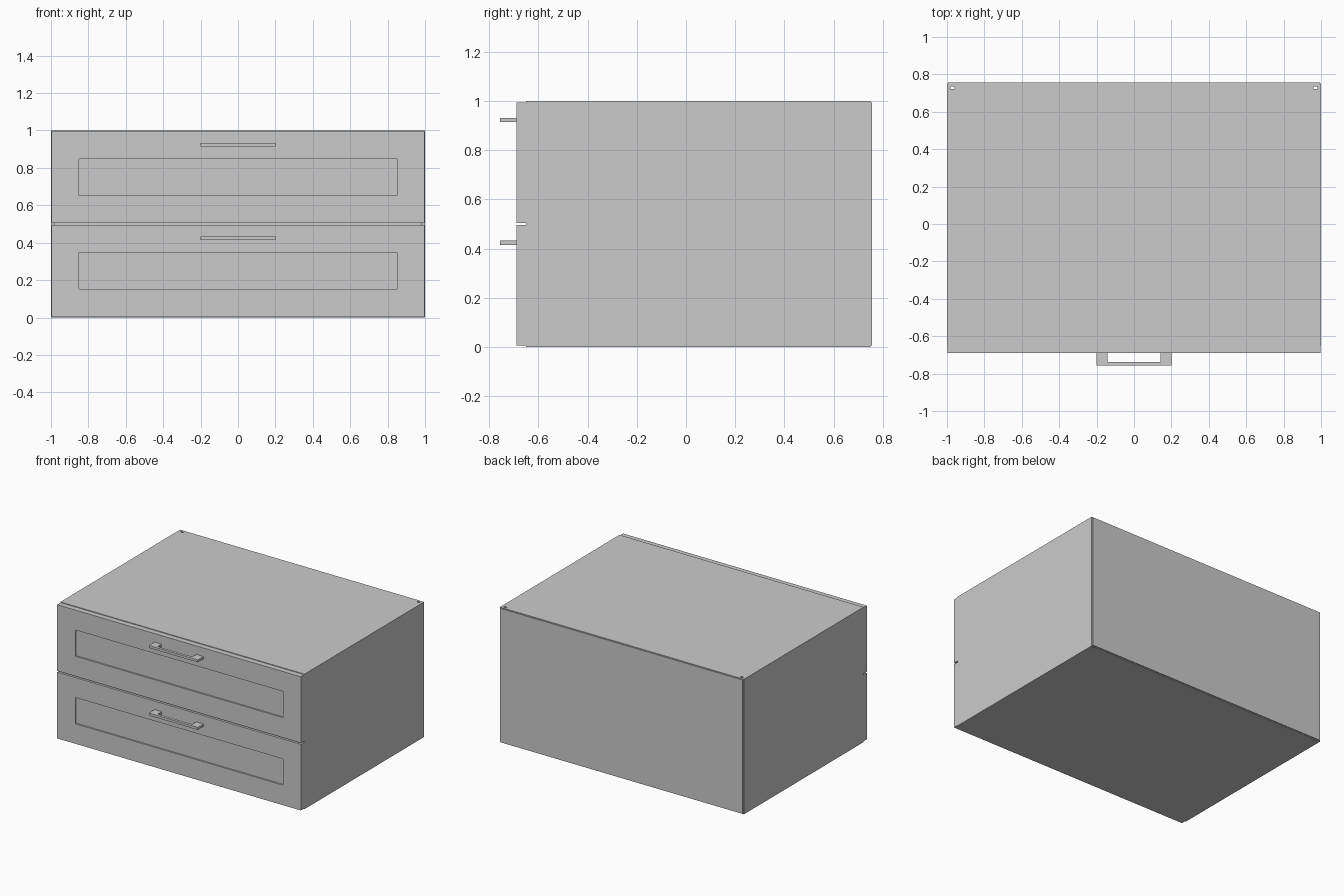
import bpy, bmesh
from mathutils import Vector

if "Cube" in bpy.data.objects:
    bpy.data.objects.remove(bpy.data.objects["Cube"])


def add_box(bm, lo, hi):
    """Add an axis-aligned box between two corners to a bmesh."""
    lo, hi = Vector(lo), Vector(hi)
    verts = bmesh.ops.create_cube(bm, size=1)["verts"]
    bmesh.ops.scale(bm, vec=hi - lo, verts=verts)
    bmesh.ops.translate(bm, vec=(lo + hi) / 2, verts=verts)


def make(name, boxes, edit=None):
    """Create an object from a list of boxes."""
    bm = bmesh.new()
    for lo, hi in boxes:
        add_box(bm, lo, hi)
    if edit:
        edit(bm)
    mesh = bpy.data.meshes.new(name)
    bm.to_mesh(mesh)
    bm.free()
    obj = bpy.data.objects.new(name, mesh)
    bpy.context.collection.objects.link(obj)
    return obj


def recess_front(bm):
    """Sink a rectangular panel into the front face."""
    bm.normal_update()
    face = min(bm.faces, key=lambda f: f.calc_center_median().y)
    bmesh.ops.inset_region(bm, faces=[face], thickness=0.148, use_even_offset=True)
    bmesh.ops.inset_region(bm, faces=[face], thickness=0.0005, use_even_offset=True)
    bmesh.ops.translate(bm, vec=(0, 0.01, 0), verts=face.verts)


FRONT, REAR, T = -0.65, 0.75, 0.02

# Carcass side panels
for side, x in (("left", -1), ("right", 1 - T)):
    make(side + "_side_panel", [((x, FRONT, 0), (x + T, REAR, 1))])

# Small slots in the rear corners of the top and bottom
cutter = make("slot_cutter", [((x, 0.722, -0.1), (x + 0.022, 0.735, 1.1))
                              for x in (-0.981, 0.959)])
cutter.hide_render = True
cutter.hide_viewport = True

# Top and bottom panels
for name, z in (("bottom_panel", 0), ("top_panel", 1 - T)):
    panel = make(name, [((T - 1, FRONT, z), (1 - T, REAR, z + T))])
    cut = panel.modifiers.new("slots", "BOOLEAN")
    cut.operation = "DIFFERENCE"
    cut.solver = "EXACT"
    cut.object = cutter

# Back panel, slightly proud of the carcass
make("back_panel", [((-0.98, 0.736, T), (0.98, REAR, 1 - T)),
                    ((-0.995, REAR, 0.005), (0.995, 0.757, 0.995))])

# Two drawers: front, tray and handle
for label, z in (("lower", 0.0), ("upper", 0.5)):
    make(label + "_drawer_front",
         [((-0.998, -0.69, z + 0.005), (0.998, FRONT, z + 0.495))], recess_front)

    x, y, lo, hi = 0.94, 0.68, z + 0.04, z + 0.44
    make(label + "_drawer_tray", [
        ((-x, FRONT, lo), (x, y, lo + T)),
        ((-x, FRONT, lo + T), (T - x, y, hi)),
        ((x - T, FRONT, lo + T), (x, y, hi)),
        ((T - x, y - T, lo + T), (x - T, y, hi))])

    # Handle: two posts and a cross bar
    lo, hi = z + 0.414, z + 0.432
    make(label + "_handle", [
        ((-0.2, -0.757, lo), (-0.142, -0.69, hi)),
        ((0.142, -0.757, lo), (0.2, -0.69, hi)),
        ((-0.142, -0.757, lo), (0.142, -0.737, hi))])
